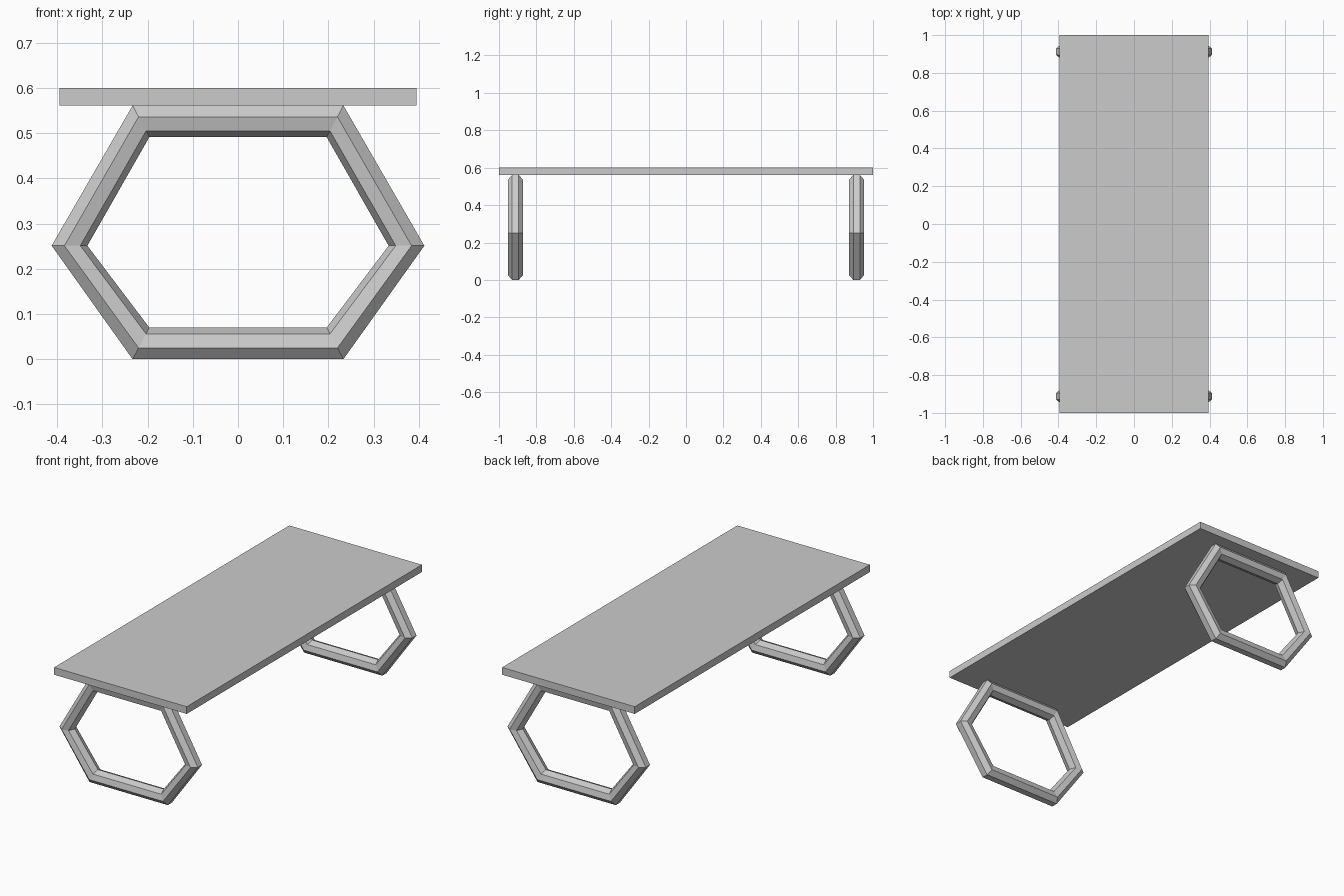
import bpy, bmesh
from math import sin, cos, pi

if "Cube" in bpy.data.objects:
    bpy.data.objects.remove(bpy.data.objects["Cube"])

# Outer and inner outlines of the leg ring, in x and z
OUTER = [(0.412, 0.251), (0.233, 0.561), (-0.233, 0.561),
         (-0.412, 0.251), (-0.233, 0.0), (0.233, 0.0)]
INNER = [(0.333, 0.251), (0.196, 0.491), (-0.196, 0.491),
         (-0.333, 0.251), (-0.196, 0.07), (0.196, 0.07)]
SIDES = 7


def finish(name, bm):
    bmesh.ops.recalc_face_normals(bm, faces=bm.faces[:])
    mesh = bpy.data.meshes.new(name)
    bm.to_mesh(mesh)
    bm.free()
    obj = bpy.data.objects.new(name, mesh)
    bpy.context.collection.objects.link(obj)
    return obj


def ring_leg(name, y):
    # Seven-sided bar: flat on the outside, one ridge on the inside
    angles = [(i + 0.5) * 2 * pi / SIDES for i in range(SIDES)]
    span = cos(angles[0]) + 1
    section = [((cos(angles[0]) - cos(a)) / span, 0.041 * sin(a)) for a in angles]
    bm = bmesh.new()
    rings = []
    for (ox, oz), (ix, iz) in zip(OUTER, INNER):
        rings.append([bm.verts.new((ox + (ix - ox) * t, y + dy, oz + (iz - oz) * t))
                      for t, dy in section])
    for i, ring in enumerate(rings):
        following = rings[(i + 1) % len(rings)]
        for j in range(SIDES):
            k = (j + 1) % SIDES
            bm.faces.new((ring[j], ring[k], following[k], following[j]))
    return finish(name, bm)


# Table top
bm = bmesh.new()
bmesh.ops.create_cube(bm, size=1)
bmesh.ops.scale(bm, vec=(0.79, 2.0, 0.039), verts=bm.verts)
bmesh.ops.translate(bm, vec=(0, 0, 0.5805), verts=bm.verts)
finish("table_top", bm)

# Ring legs at both ends
ring_leg("front_leg", -0.912)
ring_leg("back_leg", 0.912)
